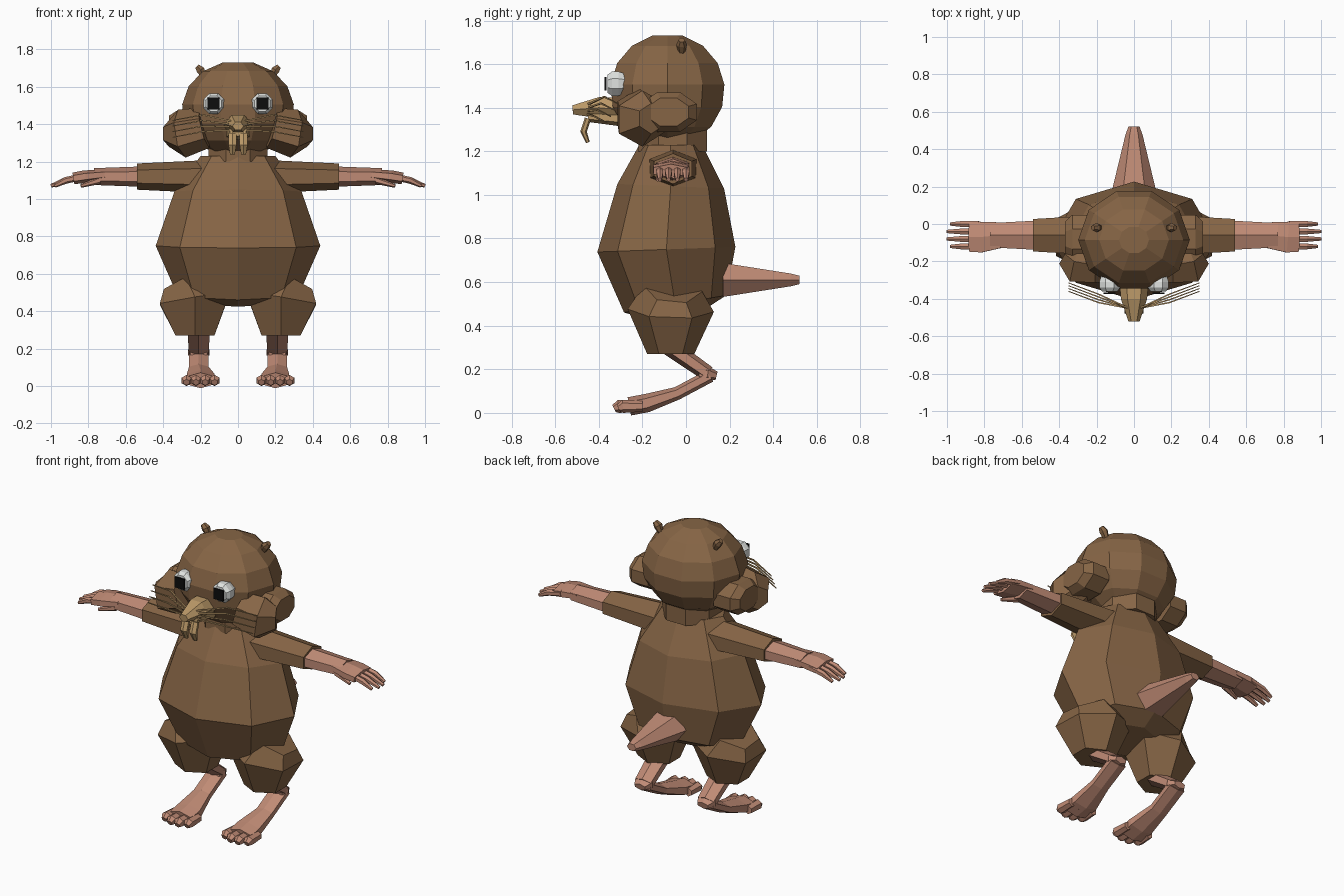
import bpy
import bmesh
import math
from mathutils import Vector

if "Cube" in bpy.data.objects:
    bpy.data.objects.remove(bpy.data.objects["Cube"])


def material(name, red, green, blue):
    mat = bpy.data.materials.new(name)
    mat.use_nodes = True
    colour = (red, green, blue, 1)
    mat.diffuse_color = colour
    mat.node_tree.nodes["Principled BSDF"].inputs["Base Color"].default_value = colour
    return mat


FUR = material("brown fur", 0.24, 0.13, 0.06)
SKIN = material("pink skin", 0.53, 0.26, 0.18)
TAN = material("tan muzzle", 0.5, 0.32, 0.14)
WHITE = material("eye white", 0.75, 0.77, 0.75)
BLACK = material("pupil black", 0.004, 0.004, 0.004)


def limb(name, path, widths, mat, flat=1.0, sides=6, turn=0.5):
    """Skin a faceted, capped tube along a path; flat is height over width."""
    points = [Vector(p) for p in path]
    overall = points[-1] - points[0]
    sideways = abs(overall.x) > max(abs(overall.y), abs(overall.z))
    across = Vector((0, 1, 0)) if sideways else Vector((1, 0, 0))
    bm = bmesh.new()
    rings = []
    for i, (point, width) in enumerate(zip(points, widths)):
        following = points[min(i + 1, len(points) - 1)]
        previous = points[max(i - 1, 0)]
        along = (following - previous).normalized()
        u = (across - along * across.dot(along)).normalized() * width
        v = along.cross(u) * flat
        angles = [math.tau * (k + turn) / sides for k in range(sides)]
        rings.append([bm.verts.new(point + u * math.cos(a) + v * math.sin(a)) for a in angles])
    for lower, upper in zip(rings, rings[1:]):
        for k in range(sides):
            bm.faces.new((lower[k - 1], lower[k], upper[k], upper[k - 1]))
    bm.faces.new(rings[0])
    bm.faces.new(rings[-1])
    bmesh.ops.recalc_face_normals(bm, faces=bm.faces)
    mesh = bpy.data.meshes.new(name)
    bm.to_mesh(mesh)
    bm.free()
    mesh.materials.append(mat)
    bpy.context.collection.objects.link(bpy.data.objects.new(name, mesh))


def pair(name, path, *args, **options):
    """Make the left limb and its mirror image on the right."""
    limb("left_" + name, path, *args, **options)
    limb("right_" + name, [(-x, y, z) for x, y, z in path], *args, **options)


# Pear-shaped torso with a ridge down the front and back
limb("torso", [(0, -0.04, 0.45), (0, -0.05, 0.5), (0, -0.09, 0.75), (0, -0.07, 1.04), (0, -0.07, 1.23)],
     [0.18, 0.33, 0.44, 0.34, 0.2], FUR, flat=0.72, sides=8, turn=0)
limb("neck", [(0, -0.06, 1.2), (0, -0.06, 1.3)], [0.17, 0.17], FUR, sides=8)

# Faceted ball head, cut flat above and below
latitudes = [0.4 * k - 1.1 for k in range(7)]
limb("head", [(0, -0.085, 1.48 + 0.26 * math.sin(a)) for a in latitudes],
     [0.3 * math.cos(a) for a in latitudes], FUR, flat=0.92, sides=10, turn=0)
pair("front_cheek", [(0.18, -0.22, 1.38), (0.3, -0.2, 1.35), (0.37, -0.16, 1.35)],
     [0.11, 0.13, 0.07], FUR)
pair("back_cheek", [(0.22, -0.08, 1.38), (0.33, -0.08, 1.38), (0.37, -0.08, 1.38)],
     [0.14, 0.14, 0.1], FUR, flat=0.7, sides=8)
pair("ear", [(0.18, -0.02, 1.65), (0.2, -0.02, 1.69), (0.22, -0.02, 1.71)], [0.015, 0.025, 0.015], FUR)

# Eyes with square pupils
pair("eye", [(0.13, y, 1.51) for y in (-0.28, -0.31, -0.34, -0.36)], [0.05, 0.06, 0.06, 0.045], WHITE, sides=8)
pair("pupil", [(0.13, y, 1.51) for y in (-0.365, -0.374)], [0.045, 0.045], BLACK, sides=4)

# Pointed muzzle, upper lip, teeth and drooping whiskers
limb("muzzle", [(0, -0.29, 1.39), (0, -0.4, 1.4), (0, -0.52, 1.39)], [0.08, 0.07, 0.03], TAN, flat=0.8, turn=0)
limb("upper_lip", [(0, -0.3, 1.35), (0, -0.45, 1.36)], [0.07, 0.05], TAN, flat=0.5)
pair("tooth", [(0.03, -0.45, 1.35), (0.03, -0.47, 1.29), (0.03, -0.45, 1.24)], [0.025, 0.025, 0.015], TAN, flat=0.6)
for row in range(4):
    rise = 0.03 * row
    pair(f"whisker_{row + 1}",
         [(0.03, -0.45, 1.37 + rise / 2), (0.19, rise / 2 - 0.42, 1.36 + rise), (0.35, rise / 2 - 0.36, 1.33 + rise)],
         [0.006, 0.005, 0.003], TAN, sides=4)

# Blunt tapered tail
limb("tail", [(0, 0.17, 0.61), (0, 0.48, 0.61), (0, 0.52, 0.61)], [0.12, 0.045, 0.03], SKIN, flat=0.75, turn=0)

# Arms, flat hands and drooping fingers
pair("upper_arm", [(0.1, -0.06, 1.12), (0.54, -0.06, 1.12)], [0.13, 0.1], FUR, flat=0.7)
pair("forearm", [(0.52, -0.06, 1.12), (0.77, -0.06, 1.12)], [0.09, 0.075], SKIN, flat=0.6)
pair("hand", [(0.72, -0.06, 1.13), (0.82, -0.07, 1.12), (0.88, -0.07, 1.11)], [0.08, 0.095, 0.09], SKIN, flat=0.35)
for finger in range(4):
    y = -0.04 * finger
    tip = 1 - 0.02 * (finger in (0, 3))
    pair(f"finger_{finger + 1}", [(0.83, y, 1.12), (0.92, y, 1.1), (tip, y, 1.07)], [0.018, 0.018, 0.01], SKIN)
pair("thumb", [(0.74, -0.11, 1.1), (0.84, -0.13, 1.07)], [0.02, 0.01], SKIN)

# Legs: wide thighs, shins slanting back to the heel
pair("thigh", [(0.28, -0.06, 0.57), (0.23, -0.07, 0.47), (0.23, -0.07, 0.27)], [0.15, 0.22, 0.12], FUR, flat=0.9)
pair("shin", [(0.21, -0.1, 0.32), (0.21, 0.1, 0.18)], [0.07, 0.06], SKIN, flat=0.6)
pair("heel", [(0.21, 0.06, 0.18), (0.21, 0.1, 0.18), (0.21, 0.14, 0.17)], [0.05, 0.065, 0.04], SKIN, flat=0.5)

# Long sloping feet with four rounded toes
pair("foot", [(0.21, 0.11, 0.17), (0.21, -0.04, 0.09), (0.2, -0.18, 0.045), (0.2, -0.26, 0.03)],
     [0.06, 0.06, 0.085, 0.085], SKIN, flat=0.5)
for toe in range(4):
    x = 0.125 + 0.05 * toe
    tip = 0.02 * (toe in (0, 3)) - 0.33
    pair(f"toe_{toe + 1}", [(x, -0.2, 0.03), (x, tip + 0.02, 0.03), (x, tip, 0.02)], [0.025, 0.03, 0.018], SKIN)
